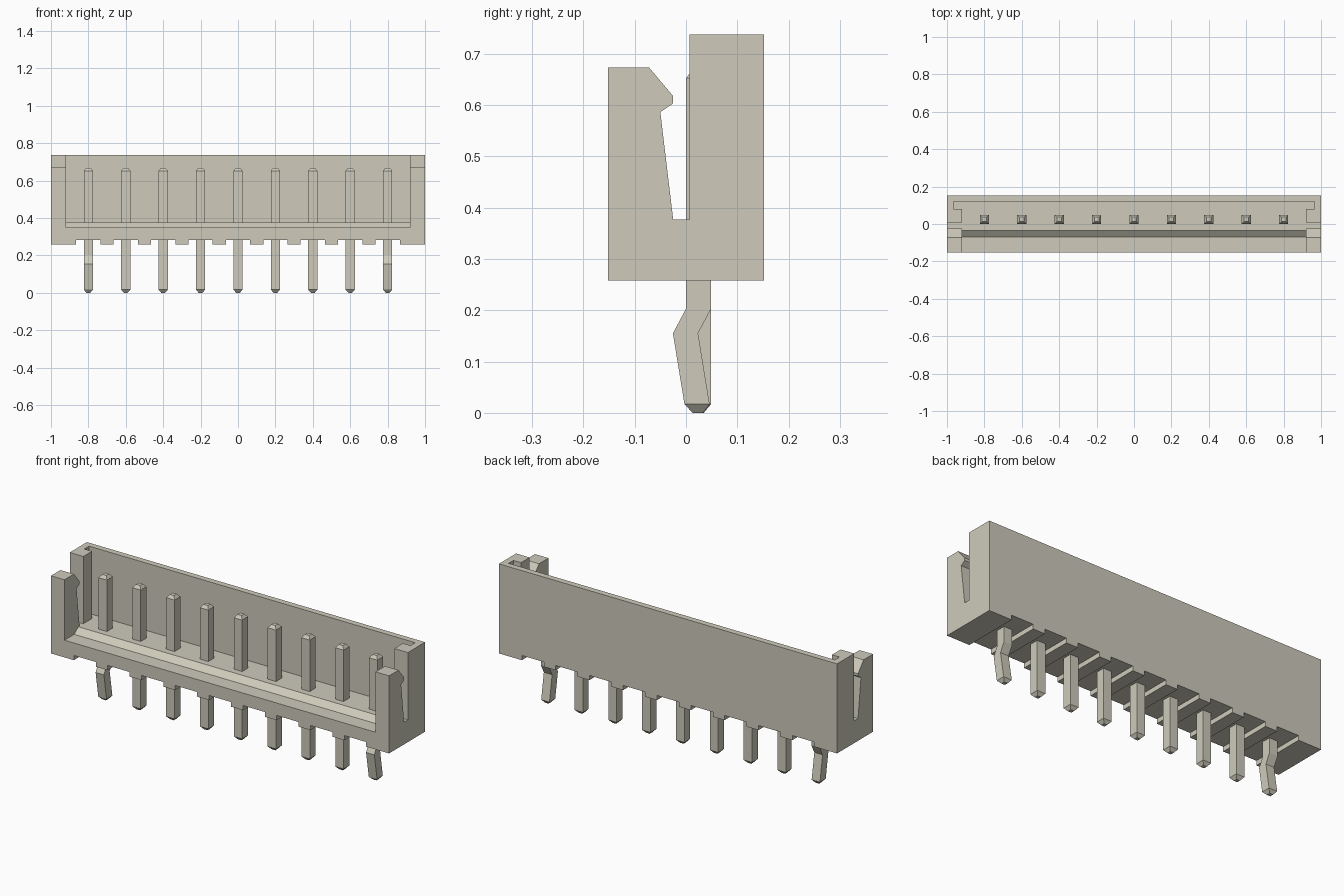
import bpy
import bmesh

cube = bpy.data.objects.get("Cube")
if cube:
    bpy.data.objects.remove(cube, do_unlink=True)

# One warm off-white for housing and pins
COLOUR = (0.62, 0.60, 0.50, 1.0)
mat = bpy.data.materials.new("warm off white")
mat.diffuse_color = COLOUR
mat.use_nodes = True
bsdf = next(n for n in mat.node_tree.nodes if n.type == 'BSDF_PRINCIPLED')
bsdf.inputs["Base Color"].default_value = COLOUR


def loft(name, rings):
    """Join rings of equal point count into a closed solid."""
    bm = bmesh.new()
    loops = [[bm.verts.new(p) for p in ring] for ring in rings]
    n = len(loops[0])
    for a, b in zip(loops, loops[1:]):
        for i in range(n):
            j = (i + 1) % n
            bm.faces.new((a[i], a[j], b[j], b[i]))
    bm.faces.new(loops[0])
    bm.faces.new(loops[-1])
    bmesh.ops.recalc_face_normals(bm, faces=bm.faces)
    mesh = bpy.data.meshes.new(name)
    bm.to_mesh(mesh)
    bm.free()
    mesh.materials.append(mat)
    obj = bpy.data.objects.new(name, mesh)
    bpy.context.collection.objects.link(obj)
    return obj


def prism(name, profile, x0, x1):
    """Extrude a (y, z) profile along x."""
    return loft(name, [[(x, y, z) for y, z in profile] for x in (x0, x1)])


def rect(y0, y1, z0, z1):
    return [(y0, z0), (y1, z0), (y1, z1), (y0, z1)]


def cut(target, cutter):
    """Subtract the cutter and discard it."""
    cutter.hide_render = True
    mod = target.modifiers.new("cut", 'BOOLEAN')
    mod.operation = 'DIFFERENCE'
    mod.solver = 'EXACT'
    mod.object = cutter
    bpy.context.view_layer.objects.active = target
    bpy.ops.object.modifier_apply(modifier=mod.name)
    bpy.data.objects.remove(cutter, do_unlink=True)


PIN_X = [(i - 4) * 0.2 for i in range(9)]
FLOOR = 0.377

# Housing: side outline with the latch hook and end slot
housing = prism("housing", [
    (-0.152, 0.258), (0.152, 0.258), (0.152, 0.737), (0.007, 0.737),
    (0.007, FLOOR), (-0.025, FLOOR), (-0.05, 0.586), (-0.025, 0.603),
    (-0.025, 0.617), (-0.072, 0.673), (-0.152, 0.673)], -1, 1)

# Open front cavity with a chamfered sill
cut(housing, prism("cavity_cutter", [
    (-0.3, 0.35), (-0.07, 0.35), (-0.035, FLOOR), (0.12, FLOOR),
    (0.12, 0.9), (-0.3, 0.9)], -0.92, 0.92))

# Grooves behind the end posts
for s in (-1, 1):
    x0, x1 = sorted((s * 0.9, s * 0.965))
    cut(housing, prism("groove_cutter", rect(0.08, 0.12, FLOOR, 0.9), x0, x1))

# Clearance notches under each pin
for x in PIN_X:
    cut(housing, prism("notch_cutter", rect(-0.3, 0.3, 0.1, 0.283),
                       x - 0.065, x + 0.065))

# Pins: square sections as (z, centre y, half width); end pins are kinked
C, H = 0.0245, 0.0245
UPPER = [(0.652, C, H), (0.668, C, 0.012)]
STRAIGHT = [(0, C, 0.01), (0.017, C, H)] + UPPER
KINKED = [(0, 0.023, 0.01), (0.017, 0.0215, H), (0.155, -0.001, H),
          (0.203, C, H)] + UPPER
CORNERS = [(-1, -1), (1, -1), (1, 1), (-1, 1)]
for i, x in enumerate(PIN_X):
    sections = KINKED if i in (0, len(PIN_X) - 1) else STRAIGHT
    loft(f"pin_{i + 1}", [[(x + sx * h, y + sy * h, z) for sx, sy in CORNERS]
                          for z, y, h in sections])
